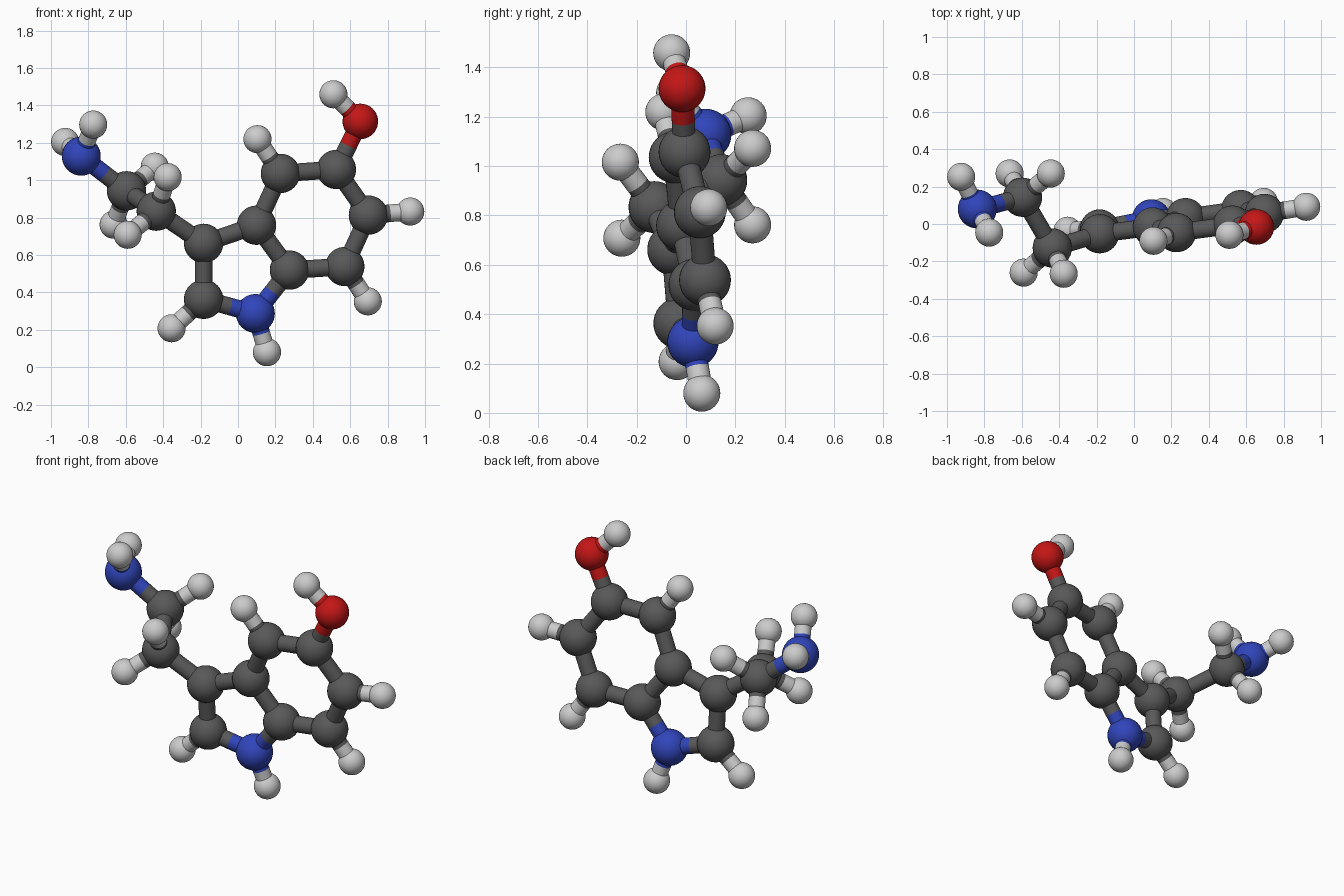
import bpy
from mathutils import Vector

if "Cube" in bpy.data.objects:
    bpy.data.objects.remove(bpy.data.objects["Cube"])

BOND_RADIUS = 0.047

# element: plain name, ball radius, colour
ELEMENTS = {
    "C": ("dark", 0.105, (0.10, 0.10, 0.10, 1)),
    "N": ("blue", 0.104, (0.03, 0.06, 0.50, 1)),
    "O": ("red", 0.095, (0.55, 0.008, 0.008, 1)),
    "H": ("white", 0.075, (0.60, 0.60, 0.60, 1)),
}

# ball key: centre
BALLS = {
    # five-sided ring
    "N1": (0.093, 0.028, 0.287),
    "C2": (-0.184, -0.027, 0.363),
    "C3": (-0.184, -0.052, 0.662),
    "C3a": (0.099, -0.016, 0.759),
    "C7a": (0.275, 0.034, 0.519),
    # six-sided ring
    "C4": (0.227, -0.046, 1.036),
    "C5": (0.526, -0.006, 1.057),
    "C6": (0.697, 0.056, 0.813),
    "C7": (0.571, 0.077, 0.538),
    # red ball on top and its cap
    "O5": (0.654, -0.016, 1.314),
    "H5": (0.510, -0.058, 1.459),
    # ring hydrogens
    "H1": (0.155, 0.064, 0.080),
    "H2": (-0.355, -0.036, 0.208),
    "H4": (0.104, -0.090, 1.219),
    "H6": (0.921, 0.092, 0.832),
    "H7": (0.694, 0.118, 0.352),
    # side chain
    "Cb": (-0.437, -0.128, 0.834),
    "Ca": (-0.596, 0.143, 0.943),
    "Nz": (-0.838, 0.080, 1.128),
    "Hb1": (-0.376, -0.266, 1.016),
    "Hb2": (-0.590, -0.260, 0.708),
    "Ha1": (-0.445, 0.270, 1.072),
    "Ha2": (-0.665, 0.270, 0.762),
    "Hz1": (-0.924, 0.252, 1.204),
    "Hz2": (-0.774, -0.046, 1.297),
}

BONDS = """N1-C2 C2-C3 C3-C3a C3a-C7a C7a-N1 C3a-C4 C4-C5 C5-C6 C6-C7 C7-C7a
C5-O5 O5-H5 N1-H1 C2-H2 C4-H4 C6-H6 C7-H7 C3-Cb Cb-Ca Ca-Nz
Cb-Hb1 Cb-Hb2 Ca-Ha1 Ca-Ha2 Nz-Hz1 Nz-Hz2"""

materials = {}
for key, (label, _, colour) in ELEMENTS.items():
    materials[key] = bpy.data.materials.new(label)
    materials[key].diffuse_color = colour


def finish(name, element):
    obj = bpy.context.object
    obj.name = name
    obj.data.materials.append(materials[element])
    bpy.ops.object.shade_smooth()


def ball(key, centre):
    label, radius, _ = ELEMENTS[key[0]]
    bpy.ops.mesh.primitive_uv_sphere_add(
        segments=32, ring_count=20, radius=radius, location=centre)
    finish(label + "_ball_" + key, key[0])


def rod(start, end, element, name):
    axis = end - start
    bpy.ops.mesh.primitive_cylinder_add(
        vertices=24, radius=BOND_RADIUS, depth=axis.length,
        end_fill_type='NOTHING', location=(start + end) / 2,
        rotation=axis.to_track_quat('Z', 'Y').to_euler())
    finish(name, element)


# balls
for key, centre in BALLS.items():
    ball(key, centre)

# rods, each half in the colour of its nearer ball
for bond in BONDS.split():
    a, b = bond.split("-")
    pa, pb = Vector(BALLS[a]), Vector(BALLS[b])
    mid = (pa + pb) / 2
    if a[0] == b[0]:
        rod(pa, pb, a[0], "rod_" + a + "_" + b)
    else:
        rod(pa, mid, a[0], "half_rod_" + a + "_" + b)
        rod(pb, mid, b[0], "half_rod_" + b + "_" + a)

for m in bpy.data.materials:
    if m.users and not m.is_grease_pencil:
        m.use_nodes = True
        m.node_tree.nodes["Principled BSDF"].inputs["Base Color"].default_value = m.diffuse_color
